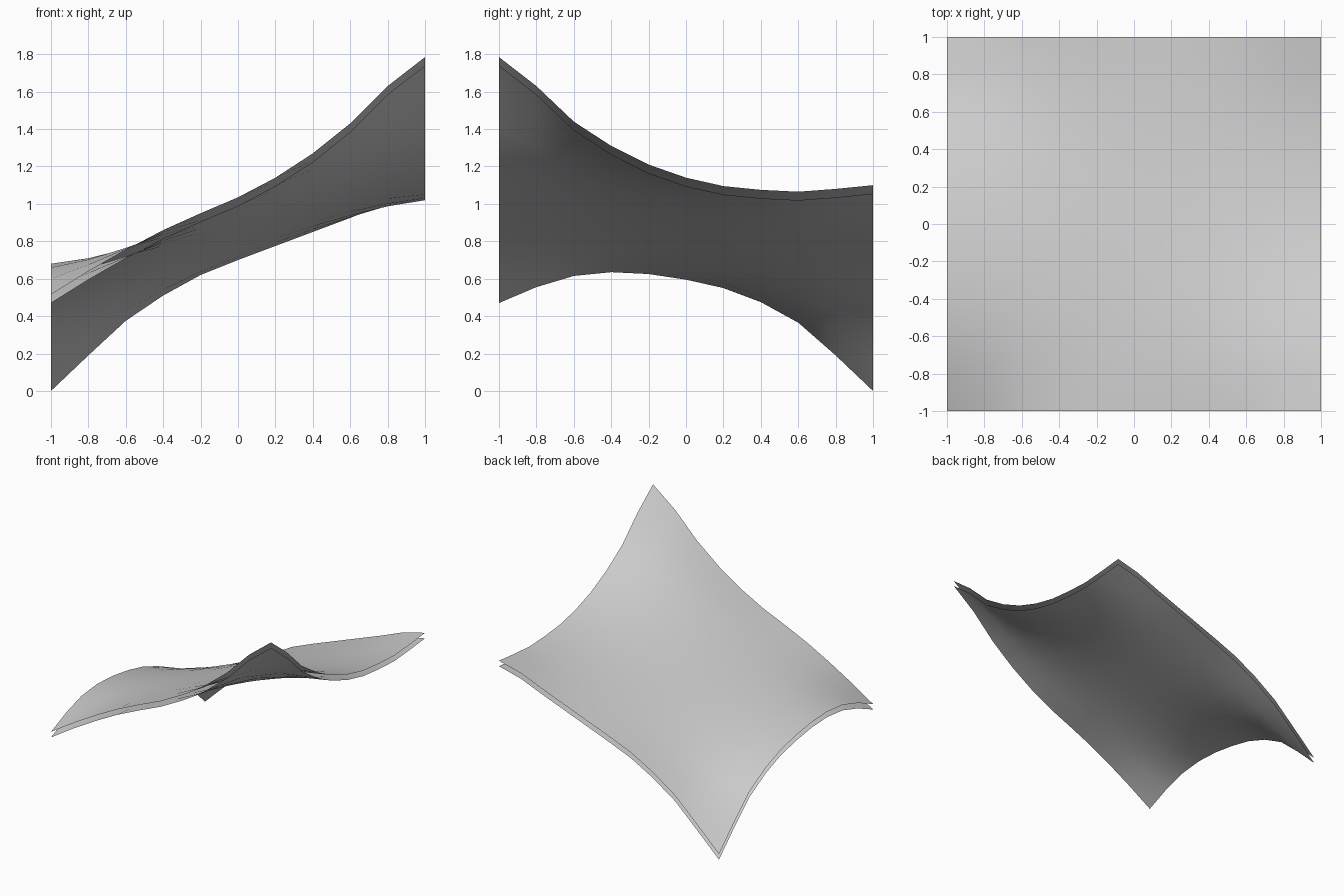
import bpy, bmesh

if "Cube" in bpy.data.objects:
    bpy.data.objects.remove(bpy.data.objects["Cube"])

N = 10           # grid segments per side
GAP = 0.045      # vertical distance between the two membranes

# Edge heights of the lower membrane, sampled every 0.2 units
front = [.47, .595, .71, .815, .905, .99, 1.095, 1.225, 1.385, 1.585, 1.74]
back = [0, .19, .375, .51, .62, .70, .775, .85, .925, 1.005, 1.055]
left = [.47, .555, .615, .635, .625, .595, .55, .475, .365, .19, 0]
right = [1.74, 1.585, 1.395, 1.265, 1.165, 1.095, 1.05, 1.03, 1.02, 1.035, 1.055]

# Relax the interior like a tensioned membrane: h[row y][column x]
h = [[(front[i] * (N - j) + back[i] * j) / N for i in range(N + 1)] for j in range(N + 1)]
for j in range(N + 1):
    h[j][0], h[j][N] = left[j], right[j]
for _ in range(400):
    for j in range(1, N):
        for i in range(1, N):
            h[j][i] = (h[j - 1][i] + h[j + 1][i] + h[j][i - 1] + h[j][i + 1]) / 4


def membrane(name, lift):
    bm = bmesh.new()
    bmesh.ops.create_grid(bm, x_segments=N, y_segments=N, size=1)
    for v in bm.verts:
        i = round((v.co.x + 1) * N / 2)
        j = round((v.co.y + 1) * N / 2)
        v.co.z = h[j][i] + lift
    for f in bm.faces:
        f.smooth = True
    mesh = bpy.data.meshes.new(name)
    bm.to_mesh(mesh)
    bm.free()
    obj = bpy.data.objects.new(name, mesh)
    bpy.context.collection.objects.link(obj)


# Two open sheets, one just above the other
membrane("lower_membrane", 0)
membrane("upper_membrane", GAP)
